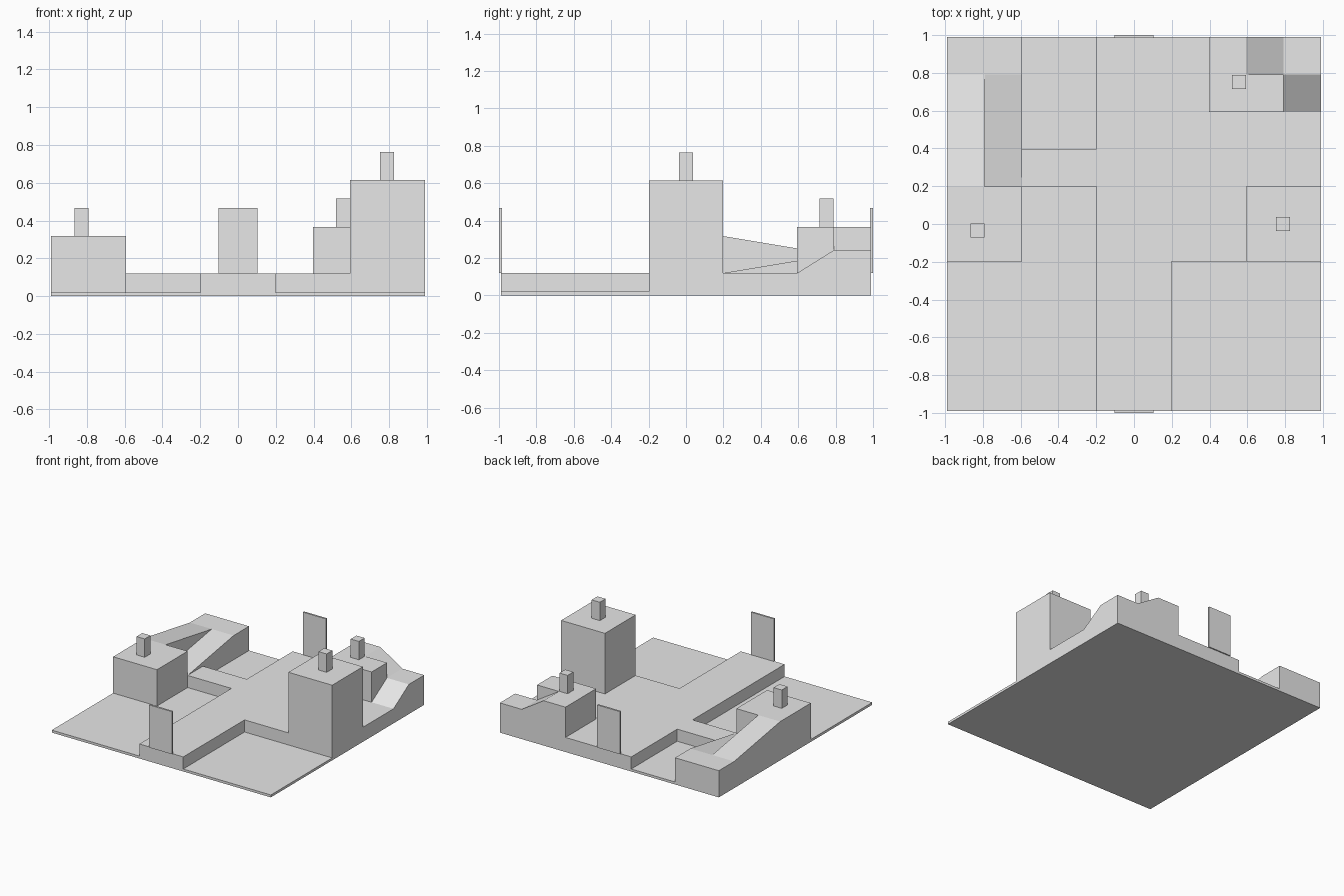
import bpy
import bmesh

cube = bpy.data.objects.get("Cube")
if cube:
    bpy.data.objects.remove(cube, do_unlink=True)

CELL = 0.198          # plan grid cell
BASE = 0.02           # thickness of the ground slab
STEP = CELL / 2       # height of one storey step


def level(n):
    return BASE + n * STEP


grey = bpy.data.materials.new("light_grey")
grey.use_nodes = True
grey.diffuse_color = (0.8, 0.8, 0.8, 1)
grey.node_tree.nodes["Principled BSDF"].inputs["Base Color"].default_value = (0.8, 0.8, 0.8, 1)


def prism(name, outline, bottom, tops):
    """Solid over a counter-clockwise outline; tops is one height or one per corner."""
    if not isinstance(tops, (list, tuple)):
        tops = [tops] * len(outline)
    bm = bmesh.new()
    low = [bm.verts.new((x, y, bottom)) for x, y in outline]
    high = [bm.verts.new((x, y, z)) for (x, y), z in zip(outline, tops)]
    bm.faces.new(low[::-1])
    bm.faces.new(high)
    for i in range(len(outline)):
        j = (i + 1) % len(outline)
        bm.faces.new((low[i], low[j], high[j], high[i]))
    mesh = bpy.data.meshes.new(name)
    bm.to_mesh(mesh)
    bm.free()
    mesh.materials.append(grey)
    obj = bpy.data.objects.new(name, mesh)
    bpy.context.collection.objects.link(obj)
    return obj


def cells(points):
    return [(x * CELL, y * CELL) for x, y in points]


def rect(x0, x1, y0, y1):
    return [(x0, y0), (x1, y0), (x1, y1), (x0, y1)]


# Ground slab and the raised crossing on top of it
prism("ground_slab", cells(rect(-5, 5, -5, 5)), 0, BASE)
prism("raised_plateau", cells([(-1, -5), (1, -5), (1, -1), (5, -1), (5, 5),
                               (-1, 5), (-1, 2), (-3, 2), (-3, 1), (-1, 1)]), BASE, level(1))

# Tall tower on the right
prism("tall_tower", cells(rect(3, 5, -1, 1)), level(1), level(6))

# Low block on the left with two opposing ramps meeting at a landing
prism("left_block", cells(rect(-5, -3, -1, 1)), BASE, level(3))
prism("left_down_ramp", cells(rect(-5, -4, 1, 4)), BASE,
      [level(3), level(3), level(2), level(2)])
prism("left_up_ramp", cells(rect(-4, -3, 1, 4)), BASE,
      [level(1), level(1), level(2), level(2)])
prism("left_landing", cells(rect(-5, -3, 4, 5)), BASE, level(2))

# Corner block at the back, reached by two ramps around a landing
mid, roof = level(2.25), level(3.5)
prism("corner_block", cells([(2, 3), (4, 3), (4, 4), (3, 4), (3, 5), (2, 5)]), level(1), roof)
prism("corner_lower_ramp", cells(rect(4, 5, 3, 4)), level(1),
      [level(1), level(1), mid, mid])
prism("corner_landing", cells(rect(4, 5, 4, 5)), level(1), mid)
prism("corner_upper_ramp", cells(rect(3, 4, 4, 5)), level(1),
      [roof, mid, mid, roof])

# Square posts on the roofs
R = 0.037
for name, x, y, z in (("left_post", -0.83, -0.035, level(3)),
                      ("tower_post", 0.79, 0.0, level(6)),
                      ("corner_post", 0.555, 0.752, roof)):
    prism(name, rect(x - R, x + R, y - R, y + R), z, z + 0.15)

# Thin upright panels at the front and back edges
for name, y in (("front_panel", -0.9925), ("back_panel", 0.9925)):
    prism(name, rect(-0.104, 0.104, y - 0.0075, y + 0.0075), level(1), level(1) + 0.348)
